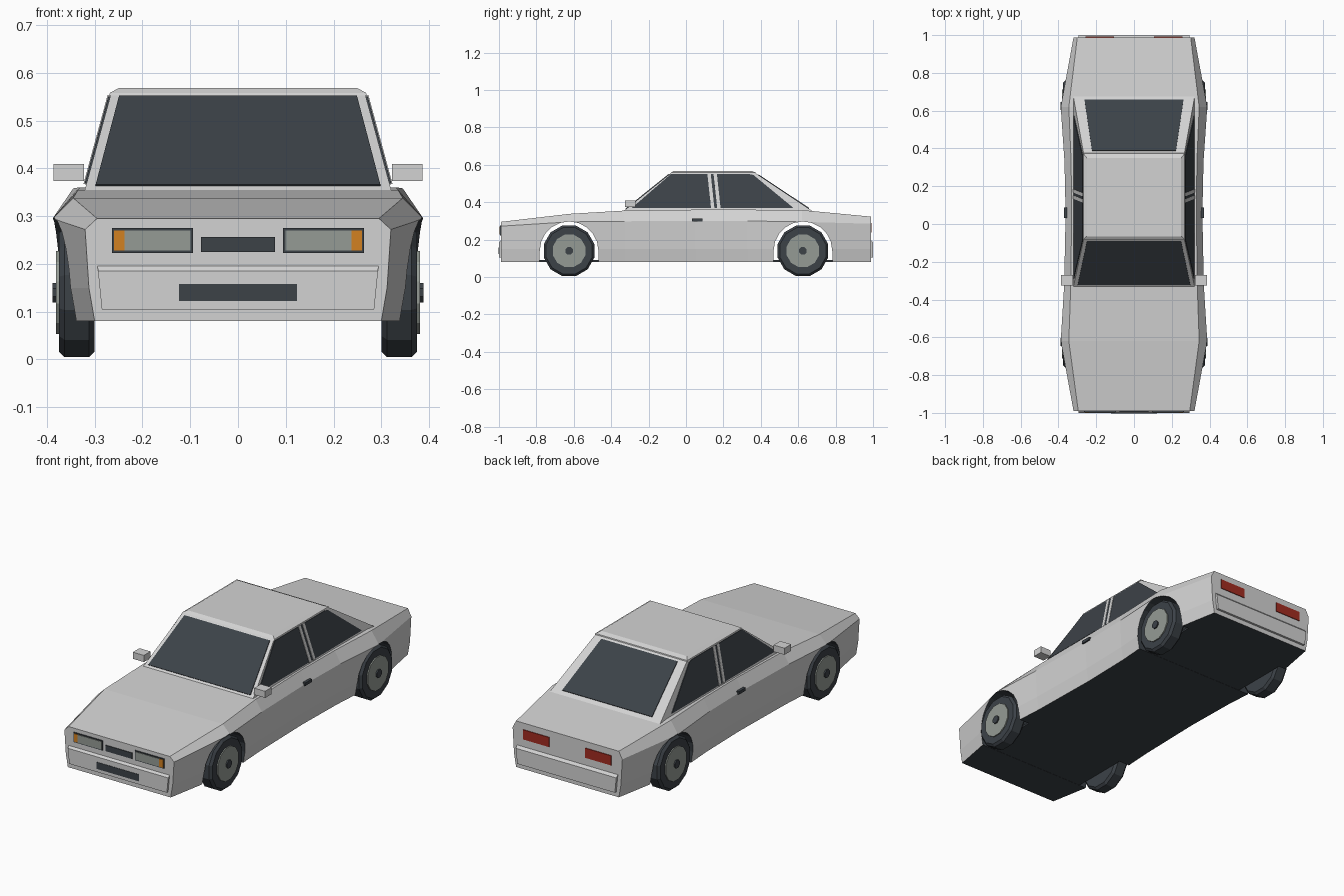
import bpy, bmesh, math
from mathutils import Vector, Matrix

if "Cube" in bpy.data.objects:
    bpy.data.objects.remove(bpy.data.objects["Cube"], do_unlink=True)


def material(name, r, g, b):
    m = bpy.data.materials.new(name)
    m.use_nodes = True
    m.diffuse_color = (r, g, b, 1)
    m.node_tree.nodes["Principled BSDF"].inputs["Base Color"].default_value = (r, g, b, 1)
    return m


PAINT = material("silver paint", .65, .65, .65)
DARK = material("dark trim", .045, .054, .064)
LENS = material("grey lens", .30, .33, .30)
ORANGE = material("orange lens", .65, .22, .015)
RED = material("red lens", .36, .025, .015)


def finish(bm, name, *mats):
    bmesh.ops.recalc_face_normals(bm, faces=bm.faces)
    mesh = bpy.data.meshes.new(name)
    bm.to_mesh(mesh)
    bm.free()
    for m in mats:
        mesh.materials.append(m)
    ob = bpy.data.objects.new(name, mesh)
    bpy.context.collection.objects.link(ob)
    return ob


def loft(name, rings, *mats):
    """Skin a row of closed rings and cap both ends."""
    bm = bmesh.new()
    rows = [[bm.verts.new(p) for p in ring] for ring in rings]
    n = len(rows[0])
    for a, b in zip(rows, rows[1:]):
        for i in range(n):
            j = (i + 1) % n
            bm.faces.new((a[i], a[j], b[j], b[i]))
    bm.faces.new(rows[0])
    bm.faces.new(rows[-1])
    return finish(bm, name, *mats)


def box(name, lo, hi, mat):
    (x0, y0, z0), (x1, y1, z1) = lo, hi
    return loft(name, [[(x0, y0, z), (x1, y0, z), (x1, y1, z), (x0, y1, z)] for z in (z0, z1)], mat)


def plate(name, pts, mat, thick=.004):
    """Thin flat panel raised outwards from the surface it lies on."""
    pts = [Vector(p) for p in pts]
    normal = (pts[1] - pts[0]).cross(pts[2] - pts[0]).normalized()
    if normal.dot(pts[0] - Vector((0, .1, .25))) < 0:
        normal.negate()
    return loft(name, [[p - normal * .002 for p in pts], [p + normal * thick for p in pts]], mat)


def end_plate(name, x0, x1, z0, z1, y, mat, thick=.004):
    return plate(name, [(x0, y, z0), (x1, y, z0), (x1, y, z1), (x0, y, z1)], mat, thick)


def disc(name, x0, x1, y, z, r, mat, sides=12, chamfer=0):
    """Short cylinder along x, optionally with chamfered rims."""
    steps = [(x0, r - chamfer), (x0 + chamfer, r), (x1 - chamfer, r), (x1, r - chamfer)]
    if not chamfer:
        steps = [(x0, r), (x1, r)]
    angles = [math.tau * (i + .5) / sides for i in range(sides)]
    return loft(name, [[(x, y + q * math.cos(a), z + q * math.sin(a)) for a in angles]
                       for x, q in steps], mat)


# Lower body: y, deck half width, deck height, widest half width, its height
stations = [(-.99, .295, .295, .32, .272), (-.62, .345, .338, .388, .295),
            (-.33, .335, .355, .37, .298), (.05, .33, .36, .362, .30),
            (.33, .333, .36, .368, .30), (.62, .345, .358, .388, .295),
            (.988, .30, .323, .32, .285)]
rings = []
for y, wt, zt, wm, zm in stations:
    half = [(wt, zt), (wm, zm), (wm - .008, .15), (wm - .02, .08)]
    rings.append([(x, y, z) for x, z in half] + [(-x, y, z) for x, z in reversed(half)])
body = loft("lower_body", rings, PAINT, DARK)
for f in body.data.polygons:
    if f.normal.z < -.9:
        f.material_index = 1

# Wheel arches cut through the body
AXLES = (-.625, .625)
WHEEL_Z, WHEEL_R = .14, .14
for label, y in zip(("front", "rear"), AXLES):
    arc = [(y + .157 * math.cos(math.pi * i / 10), WHEEL_Z + .157 * math.sin(math.pi * i / 10))
           for i in range(11)]
    outline = arc + [(y - .157, 0), (y + .157, 0)]
    cutter = loft(label + "_arch_cutter", [[(x, a, b) for a, b in outline] for x in (-.5, .5)],
                  PAINT, DARK)
    for f in cutter.data.polygons:
        f.material_index = 1
    cutter.hide_render = True
    cutter.hide_set(True)
    cutter.display_type = 'WIRE'
    cut = body.modifiers.new(label + " arch", 'BOOLEAN')
    cut.operation, cut.solver, cut.object = 'DIFFERENCE', 'EXACT', cutter

# Floor that closes the underside between the wheels
box("floor_pan", (-.298, -.9, .081), (.298, .9, .09), DARK)

# Bumpers with a sloped upper lip
for label, s in (("front", -1), ("rear", 1)):
    profile = [(.97, .105), (1, .105), (1, .185), (.986, .2), (.97, .2)]
    loft(label + "_bumper", [[(x * (.285 + .1 * (z - .105)), s * y, z) for y, z in profile]
                             for x in (-1, 1)], PAINT)

# Cabin and roof
BASE_Z, TOP_Z = .35, .556
BASE_W, TOP_W = .322, .266
BASE_Y, TOP_Y = (-.337, .68), (-.08, .37)


def rect(w, y0, y1, z):
    return [(-w, y0, z), (w, y0, z), (w, y1, z), (-w, y1, z)]


loft("cabin", [rect(BASE_W, *BASE_Y, BASE_Z), rect(TOP_W, *TOP_Y, TOP_Z)], PAINT)
loft("roof", [rect(.27, -.085, .375, .552), rect(.268, -.08, .373, .558),
              rect(.25, -.065, .35, .568)], PAINT)


# Points on the sloping cabin faces at a given height
def slope(z, base, top):
    return base + (top - base) * (z - BASE_Z) / (TOP_Z - BASE_Z)


def screen(name, end, z0, w0, z1, w1):
    y0, y1 = (slope(z, BASE_Y[end], TOP_Y[end]) for z in (z0, z1))
    plate(name, [(-w0, y0, z0), (w0, y0, z0), (w1, y1, z1), (-w1, y1, z1)], DARK)


screen("windscreen", 0, .363, .298, .549, .249)
screen("rear_window", 1, .366, .262, .545, .222)

# Parts on both sides
for side, s in (("left", 1), ("right", -1)):
    def side_plate(name, outline, mat, thick=.004):
        plate(side + name, [(s * slope(z, BASE_W, TOP_W), y, z) for y, z in outline], mat, thick)

    side_plate("_side_glass", [(-.29, .368), (.575, .368), (.36, .545), (.335, .55), (-.08, .55)], DARK)
    for label, y in (("front", .112), ("rear", .145)):
        side_plate("_" + label + "_door_post", [(y + .022, .366), (y + .04, .366),
                                                (y + .02, .552), (y + .002, .552)], PAINT, .006)

    def pair(a, b):
        return sorted((s * a, s * b))

    x0, x1 = pair(.322, .386)
    box(side + "_mirror", (x0, -.325, .374), (x1, -.27, .409), PAINT)
    x0, x1 = pair(.35, .37)
    box(side + "_door_handle", (x0, .032, .296), (x1, .088, .312), DARK)

    # Lamps
    x0, x1 = pair(.094, .264)
    end_plate(side + "_headlamp_frame", x0, x1, .223, .275, -.99, DARK)
    x0, x1 = pair(.099, .238)
    end_plate(side + "_headlamp", x0, x1, .228, .27, -.99, LENS, .007)
    x0, x1 = pair(.238, .26)
    end_plate(side + "_indicator", x0, x1, .228, .27, -.99, ORANGE, .007)
    x0, x1 = pair(.105, .258)
    end_plate(side + "_tail_lamp", x0, x1, .238, .289, .988, RED)

    # Wheels
    for label, y in zip(("front", "rear"), AXLES):
        name = side + "_" + label
        disc(name + "_tyre", s * .3, s * .375, y, WHEEL_Z, WHEEL_R, DARK, 12, s * .012) if s > 0 else \
            disc(name + "_tyre", -.375, -.3, y, WHEEL_Z, WHEEL_R, DARK, 12, .012)
        disc(name + "_rim", s * .36, s * .381, y, WHEEL_Z, .09, LENS)
        disc(name + "_hub", s * .37, s * .388, y, WHEEL_Z, .022, DARK, 8)

# Grilles
end_plate("upper_grille", -.077, .077, .225, .256, -.99, DARK)
end_plate("lower_grille", -.123, .123, .122, .158, -1, DARK, .002)
